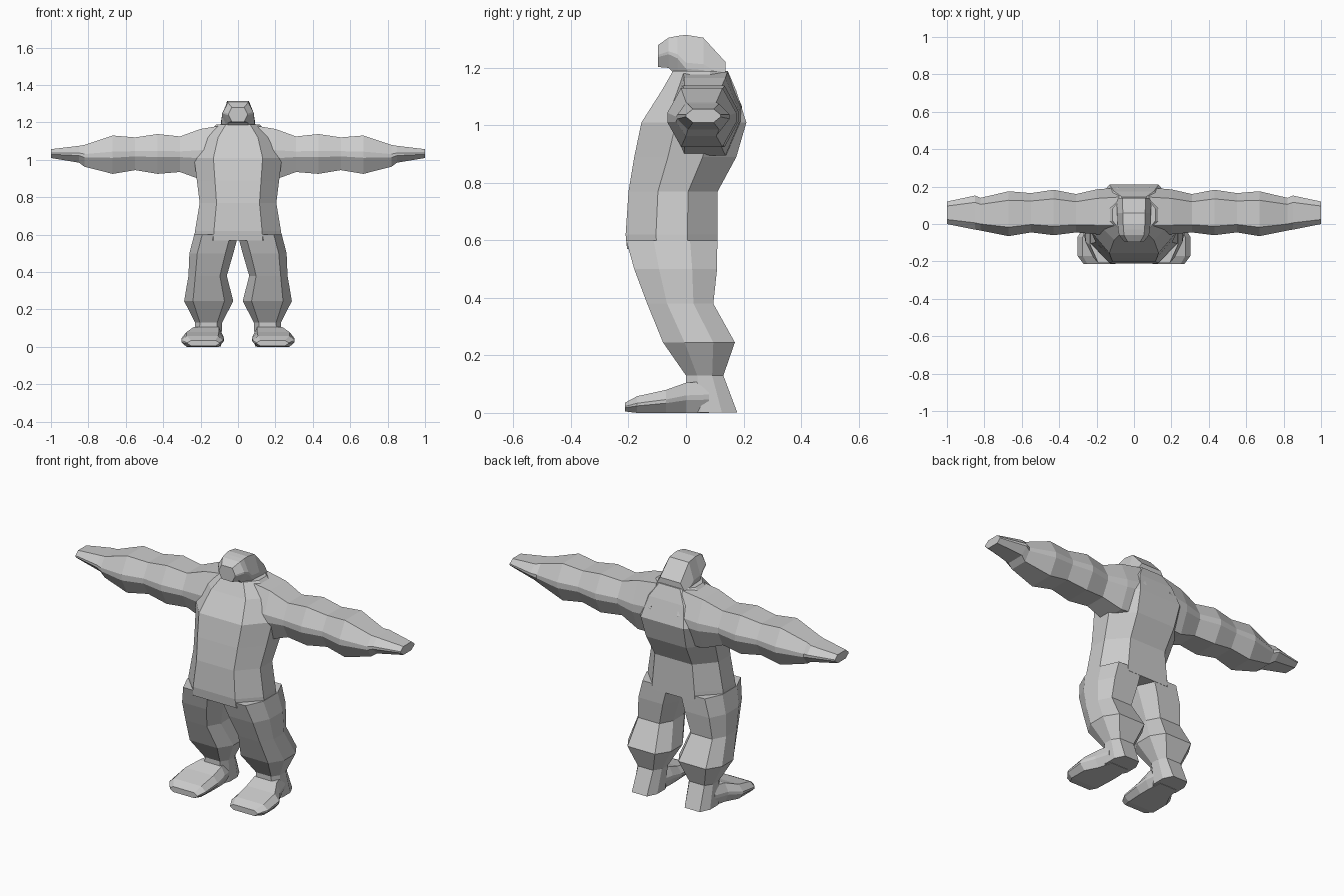
import bpy, bmesh
from mathutils import Vector

grey = bpy.data.materials.new("plain grey")
grey.diffuse_color = (0.6, 0.6, 0.6, 1)

# Axis order: (first ring axis, second ring axis, loft axis)
AXES = {"x": (1, 2, 0), "y": (0, 2, 1), "z": (0, 1, 2)}


def loft(name, axis, rings, cu, cv, side=1):
    """Join chamfered eight-sided rings (t, u0, u1, v0, v1) along an axis."""
    bm = bmesh.new()
    a, b, c = AXES[axis]
    loops = []
    for t, u0, u1, v0, v1 in rings:
        du, dv = (u1 - u0) * cu, (v1 - v0) * cv
        pts = [(u0 + du, v0), (u1 - du, v0), (u1, v0 + dv), (u1, v1 - dv),
               (u1 - du, v1), (u0 + du, v1), (u0, v1 - dv), (u0, v0 + dv)]
        loop = []
        for u, v in pts:
            co = Vector()
            co[a], co[b], co[c] = u, v, t
            co.x *= side
            loop.append(bm.verts.new(co))
        loops.append(loop)
    for p, q in zip(loops, loops[1:]):
        for i in range(8):
            j = (i + 1) % 8
            bm.faces.new((p[i], p[j], q[j], q[i]))
    bm.faces.new(loops[0])
    bm.faces.new(loops[-1])
    bmesh.ops.recalc_face_normals(bm, faces=bm.faces)
    mesh = bpy.data.meshes.new(name)
    bm.to_mesh(mesh)
    bm.free()
    mesh.materials.append(grey)
    obj = bpy.data.objects.new(name, mesh)
    bpy.context.collection.objects.link(obj)
    return obj


# Torso, from hips to neck base
body = loft("body", "z", [
    (0.57, -0.235, 0.235, -0.205, 0.11),
    (0.62, -0.23, 0.23, -0.21, 0.11),
    (0.77, -0.205, 0.205, -0.20, 0.11),
    (0.89, -0.22, 0.22, -0.18, 0.175),
    (1.01, -0.235, 0.235, -0.155, 0.21),
    (1.12, -0.19, 0.19, -0.085, 0.175),
    (1.19, -0.115, 0.115, -0.045, 0.145)], 0.22, 0.33)

# Hunched head with a narrow flat face
parts = [loft("head", "y", [
    (-0.097, -0.05, 0.05, 1.203, 1.28),
    (-0.06, -0.08, 0.08, 1.20, 1.305),
    (-0.03, -0.085, 0.085, 1.17, 1.311),
    (0.0, -0.088, 0.088, 1.10, 1.315),
    (0.06, -0.09, 0.09, 1.10, 1.305),
    (0.138, -0.095, 0.095, 1.10, 1.22)], 0.17, 0.45)]

for side, label in ((1, "left"), (-1, "right")):
    # Arm from inside the shoulder to the flat hand
    parts.append(loft(label + "_arm", "x", [
        (0.08, -0.06, 0.195, 0.90, 1.185),
        (0.20, -0.055, 0.185, 0.895, 1.165),
        (0.31, -0.045, 0.16, 0.935, 1.125),
        (0.43, -0.06, 0.183, 0.925, 1.138),
        (0.55, -0.045, 0.165, 0.945, 1.12),
        (0.67, -0.065, 0.175, 0.925, 1.13),
        (0.82, -0.035, 0.14, 0.963, 1.08),
        (0.85, -0.03, 0.152, 0.985, 1.075),
        (1.0, 0.0, 0.12, 1.01, 1.057)], 0.2, 0.42, side))
    # Leg from hip to heel
    parts.append(loft(label + "_leg", "z", [
        (0.002, 0.09, 0.235, 0.0, 0.178),
        (0.13, 0.085, 0.23, 0.0, 0.13),
        (0.245, 0.025, 0.288, -0.08, 0.17),
        (0.38, 0.06, 0.265, -0.135, 0.095),
        (0.50, 0.025, 0.26, -0.18, 0.108),
        (0.60, -0.002, 0.234, -0.208, 0.109)], 0.18, 0.3, side))
    # Broad foot
    parts.append(loft(label + "_foot", "y", [
        (-0.213, 0.10, 0.27, 0.005, 0.035),
        (-0.17, 0.08, 0.302, 0.0, 0.058),
        (-0.07, 0.075, 0.302, 0.0, 0.08),
        (0.0, 0.08, 0.26, 0.0, 0.105),
        (0.08, 0.092, 0.235, 0.0, 0.11)], 0.12, 0.42, side))

# Fuse everything into one skin
for part in parts:
    mod = body.modifiers.new(part.name, "BOOLEAN")
    mod.operation = "UNION"
    mod.solver = "EXACT"
    mod.object = part
graph = bpy.context.evaluated_depsgraph_get()
fused = bpy.data.meshes.new_from_object(body.evaluated_get(graph))
body.modifiers.clear()
body.data = fused
for part in parts:
    bpy.data.objects.remove(part)
